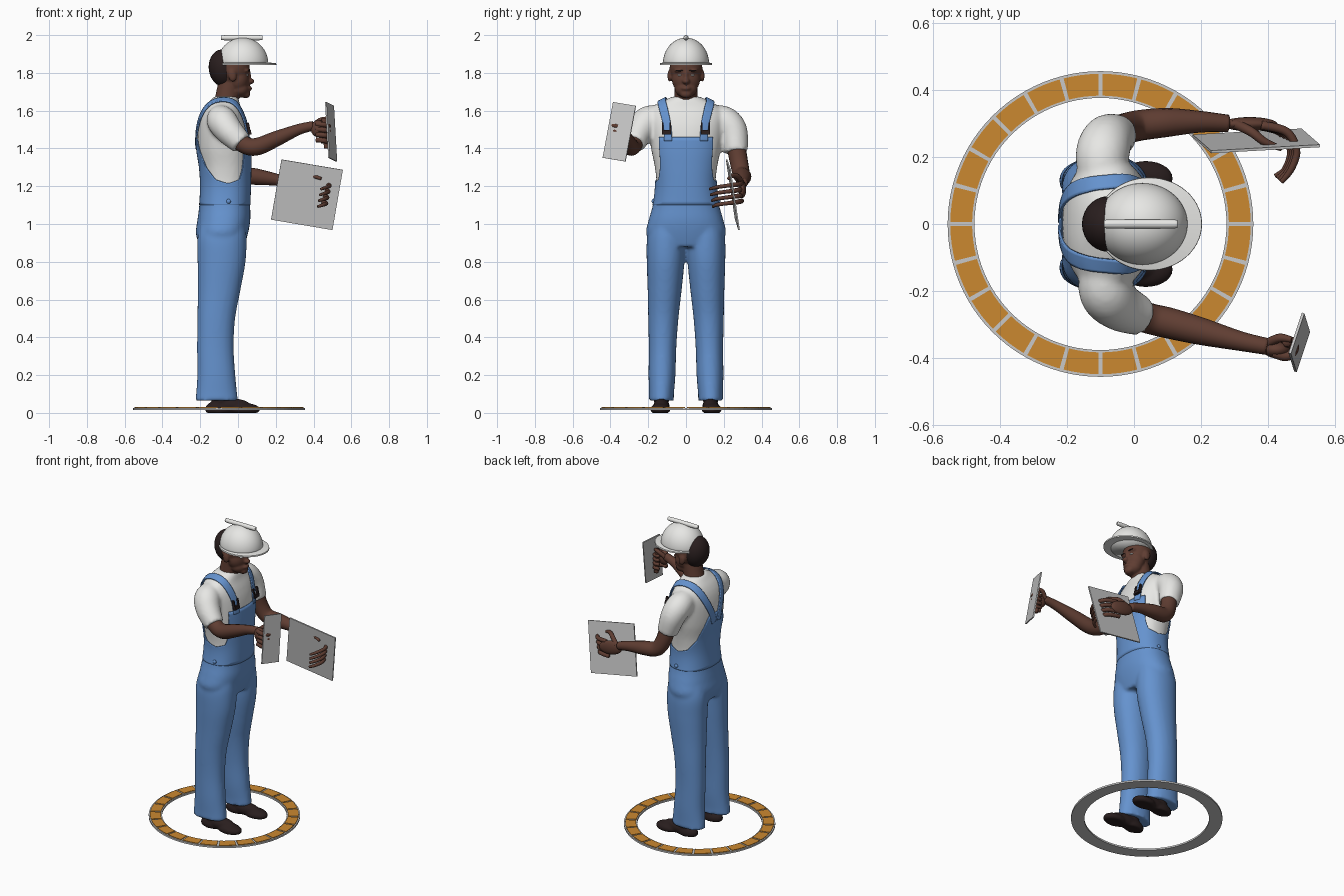
import bpy, bmesh, math
from mathutils import Vector, Matrix

cube = bpy.data.objects.get("Cube")
if cube:
    bpy.data.objects.remove(cube, do_unlink=True)


def material(name, r, g, b):
    m = bpy.data.materials.new(name)
    m.use_nodes = True
    m.diffuse_color = (r, g, b, 1)
    m.node_tree.nodes["Principled BSDF"].inputs["Base Color"].default_value = (r, g, b, 1)
    return m


BLUE = material("denim blue", .13, .29, .62)
WHITE = material("white", .8, .8, .78)
SKIN = material("brown skin", .115, .047, .032)
DARK = material("dark hair and leather", .022, .013, .013)
ORANGE = material("orange", .6, .25, .03)
GREY = material("light grey metal", .58, .58, .58)


def make(name, bm, mat, voxel=0, smooth=True):
    bmesh.ops.recalc_face_normals(bm, faces=bm.faces)
    for f in bm.faces:
        f.smooth = smooth
    mesh = bpy.data.meshes.new(name)
    bm.to_mesh(mesh)
    bm.free()
    mesh.materials.append(mat)
    ob = bpy.data.objects.new(name, mesh)
    bpy.context.collection.objects.link(ob)
    if voxel:
        rm = ob.modifiers.new("fuse", 'REMESH')
        rm.mode, rm.voxel_size, rm.use_smooth_shade = 'VOXEL', voxel, True
        sm = ob.modifiers.new("soften", 'SMOOTH')
        sm.factor, sm.iterations = .5, 5
    return ob


def spline(rows, n=6):
    """Catmull-Rom resampling of tuples."""
    rows = [Vector(r) for r in rows]
    out = []
    for i in range(len(rows) - 1):
        a, b, c, d = rows[max(i - 1, 0)], rows[i], rows[i + 1], rows[min(i + 2, len(rows) - 1)]
        for k in range(n):
            t = k / n
            out.append(.5 * (2 * b + (c - a) * t + (2 * a - 5 * b + 4 * c - d) * t * t
                             + (3 * b - a - 3 * c + d) * t ** 3))
    return out + [rows[-1]]


def loft(bm, rings, closed=True, caps=True):
    vs = [[bm.verts.new(p) for p in r] for r in rings]
    n = len(vs[0])
    for a, b in zip(vs, vs[1:]):
        for j in range(n if closed else n - 1):
            k = (j + 1) % n
            bm.faces.new((a[j], a[k], b[k], b[j]))
    if caps:
        bm.faces.new(vs[0])
        bm.faces.new(vs[-1][::-1])


def oval(z, cx, cy, rx, ry, n=40, power=.88):
    ring = []
    for i in range(n):
        c, s = math.cos(math.tau * i / n), math.sin(math.tau * i / n)
        ring.append(Vector((cx + rx * math.copysign(abs(c) ** power, c),
                            cy + ry * math.copysign(abs(s) ** power, s), z)))
    return ring


def tube(bm, rows, ref, sides=16):
    """Round tube through rows of (x, y, z, radius)."""
    pts = spline(rows)
    rings = []
    for i, p in enumerate(pts):
        t = (pts[min(i + 1, len(pts) - 1)].xyz - pts[max(i - 1, 0)].xyz).normalized()
        u = t.cross(Vector(ref)).normalized()
        v = u.cross(t)
        rings.append([p.xyz + p.w * (u * math.cos(a) + v * math.sin(a))
                      for a in (math.tau * k / sides for k in range(sides))])
    loft(bm, rings)


def ball(bm, centre, radii, tilt=0):
    m = Matrix.Translation(centre) @ Matrix.Rotation(tilt, 4, 'Y') @ Matrix.Diagonal((*radii, 1))
    return bmesh.ops.create_uvsphere(bm, u_segments=28, v_segments=18, radius=1, matrix=m)["verts"]


def plate(name, centre, u, v, thick, mat):
    bm = bmesh.new()
    u, v = Vector(u), Vector(v)
    m = Matrix((u, v, u.cross(v).normalized() * thick)).transposed().to_4x4()
    bmesh.ops.create_cube(bm, size=1, matrix=Matrix.Translation(centre) @ m)
    return make(name, bm, mat, smooth=False)


# Body outline: height, centre x, half depth, half width
BODY = spline([(.88, -.085, .11, .17), (.95, -.085, .13, .203), (1.02, -.075, .132, .19), (1.1, -.07, .127, .168),
               (1.2, -.066, .126, .156), (1.3, -.068, .13, .165), (1.4, -.076, .137, .185), (1.5, -.08, .132, .2),
               (1.57, -.082, .116, .205), (1.62, -.08, .094, .175), (1.655, -.07, .075, .115),
               (1.675, -.065, .062, .07)], 8)


def body(z):
    for a, b in zip(BODY, BODY[1:]):
        if z <= b[0]:
            return a.lerp(b, max(0, (z - a[0]) / (b[0] - a[0])))
    return BODY[-1]


# Trousers: hips and flared legs fused
bm = bmesh.new()
loft(bm, [oval(r[0], r[1], 0, r[2] + .008, r[3] + .008) for r in BODY if r[0] < 1.18])
for side in (1, -1):
    legs = spline([(.065, -.112, .131, .113, .067), (.1, -.113, .13, .109, .066), (.2, -.115, .127, .101, .071),
                   (.35, -.12, .124, .097, .073), (.5, -.115, .12, .1, .08), (.65, -.1, .113, .113, .09),
                   (.8, -.087, .108, .127, .1), (.92, -.085, .105, .13, .102), (1, -.08, .1, .12, .09)])
    loft(bm, [oval(r[0], r[1], side * r[2], r[3], r[4], power=.95) for r in legs])
make("overalls_trousers", bm, BLUE, .011)

# Shirt: torso and short sleeves fused
bm = bmesh.new()
loft(bm, [oval(r[0], r[1], 0, r[2], r[3]) for r in BODY if r[0] > 1.1])
tube(bm, [(-.095, .12, 1.565, .065), (-.095, .2, 1.545, .08), (-.08, .25, 1.49, .076),
          (-.05, .266, 1.38, .062)], (1, 0, 0), 24)
tube(bm, [(-.095, -.12, 1.565, .065), (-.085, -.2, 1.545, .08), (-.045, -.245, 1.49, .074),
          (.02, -.275, 1.425, .06)], (1, 0, 0), 24)
shirt = make("shirt", bm, WHITE, .011)

# Bib: shell over the body whose top edge varies with the angle from the front
EDGE = [(0, 1.46), (43, 1.46), (46, 1.36), (51, 1.29), (60, 1.235), (85, 1.215), (110, 1.235),
        (135, 1.3), (150, 1.38), (163, 1.45), (180, 1.46)]


def bib_top(deg):
    for (a, h), (b, k) in zip(EDGE, EDGE[1:]):
        if deg <= b:
            return h + (k - h) * (deg - a) / (b - a)
    return EDGE[-1][1]


bm = bmesh.new()
COLS, ROWS = 180, 18
rings = []
for row in range(ROWS + 1):
    ring = []
    for c in range(COLS):
        deg = 360 * c / COLS
        z = 1.1 + (bib_top(min(deg, 360 - deg)) - 1.1) * row / ROWS
        _, cx, rx, ry = body(z)
        ring.append(oval(z, cx, 0, rx + .009, ry + .009, COLS)[c])
    rings.append(ring)
loft(bm, rings, caps=False)
make("overalls_bib", bm, BLUE).modifiers.new("cloth", 'SOLIDIFY').thickness = .006

# Straps and buckles
for side, label in ((1, "left"), (-1, "right")):
    path = spline([(.07, .1, 1.44), (.06, .104, 1.52), (.02, .118, 1.6), (-.06, .128, 1.66), (-.12, .115, 1.64),
                   (-.19, .085, 1.56), (-.22, .045, 1.47), (-.23, .025, 1.4)])
    rows = []
    for i, p in enumerate(path):
        t = path[min(i + 1, len(path) - 1)] - path[max(i - 1, 0)]
        across = t.cross(p - Vector((-.08, .09, 1.5))).normalized() * .023
        rows.append([(q.x, side * q.y, q.z) for q in (p + across * k / 3 for k in range(-3, 4))])
    bm = bmesh.new()
    loft(bm, rows, False, False)
    strap = make(label + "_strap", bm, BLUE)
    wrap = strap.modifiers.new("follow shirt", 'SHRINKWRAP')
    wrap.target, wrap.offset, wrap.wrap_mode = shirt, .009, 'OUTSIDE_SURFACE'
    solid = strap.modifiers.new("cloth", 'SOLIDIFY')
    solid.thickness, solid.offset = .008, 0
    for dy in (-.02, .02):
        plate(label + "_buckle_side", (.056, side * .103 + dy, 1.505), (0, .009, 0), (-.012, 0, .06), .016, DARK)
    plate(label + "_buckle_bar", (.062, side * .103, 1.485), (0, .045, 0), (-.003, 0, .022), .016, DARK)
    bm = bmesh.new()
    ball(bm, (-.05, side * .174, 1.12), (.012, .008, .012))
    make(label + "_hip_button", bm, BLUE)
plate("bib_label", (.05, .08, 1.385), (-.006, .02, 0), (0, 0, .008), .008, WHITE)

# Shoes
for side, label in ((1, "left"), (-1, "right")):
    bm = bmesh.new()
    y = side * .13
    for c, r in (((.035, y + side * .006, .018), (.082, .053, .034)), ((-.1, y, .02), (.075, .045, .045)),
                 ((-.04, y, .035), (.11, .043, .042)), ((-.09, y, .07), (.05, .04, .06))):
        for v in ball(bm, c, r):
            v.co.z = max(v.co.z, 0)
    make(label + "_shoe", bm, DARK, .007)

# Arms
bm = bmesh.new()
tube(bm, [(-.055, .262, 1.43, .05), (-.033, .28, 1.33, .048), (.01, .293, 1.265, .046), (.1, .303, 1.25, .043),
          (.2, .305, 1.235, .032), (.28, .3, 1.215, .026)], (0, 1, 0))
make("left_arm", bm, SKIN)
bm = bmesh.new()
tube(bm, [(-.01, -.265, 1.45, .048), (.05, -.283, 1.412, .046), (.11, -.297, 1.412, .046), (.2, -.32, 1.45, .041),
          (.32, -.35, 1.5, .029), (.4, -.366, 1.52, .025)], (0, 1, 0))
make("right_arm", bm, SKIN)

# Left hand reaching around the board
bm = bmesh.new()
ball(bm, (.345, .298, 1.185), (.085, .021, .045), .2)
for k in range(4):
    z, s = 1.215 - .031 * k, .006 * k
    tube(bm, [(.38 - s, .295, z, .013), (.455 - s, .275, z - .005, .013), (.485 - s, .22, z - .012, .011),
              (.47 - s, .165, z - .02, .01), (.44 - s, .125 + s, z - .03, .007)], (0, 0, 1), 10)
tube(bm, [(.3, .3, 1.21, .015), (.35, .275, 1.25, .014), (.39, .245, 1.255, .012),
          (.44, .225, 1.24, .008)], (0, 0, 1), 10)
make("left_hand", bm, SKIN)

# Right fist and trowel grip
bm = bmesh.new()
ball(bm, (.425, -.375, 1.505), (.04, .025, .045))
for k in range(4):
    z = 1.53 - .028 * k
    tube(bm, [(.415, -.385, z, .014), (.455, -.395, z - .004, .014), (.478, -.375, z - .01, .013),
              (.475, -.35, z - .012, .012), (.44, -.345, z - .01, .01)], (0, 0, 1), 10)
tube(bm, [(.4, -.355, 1.52, .014), (.435, -.34, 1.55, .013), (.47, -.345, 1.56, .009)], (0, 0, 1), 10)
make("right_hand", bm, SKIN)
bm = bmesh.new()
tube(bm, [(.47, -.36, 1.4, .014), (.462, -.358, 1.48, .014), (.456, -.352, 1.56, .014)], (0, 1, 0), 12)
make("trowel_grip", bm, SKIN)
plate("trowel_blade", (.493, -.353, 1.488), (.04, .12, -.02), (-.017, .055, .295), .008, GREY)
plate("plaster_board", (.365, .248, 1.155), (.325, .018, -.055), (.055, -.048, .318), .008, GREY)

# Head fused from simple volumes
bm = bmesh.new()
for c, r in (((-.03, 0, 1.825), (.093, .087, .1)), ((.0, 0, 1.765), (.06, .075, .075)),
             ((.01, 0, 1.715), (.052, .06, .046)), ((.04, 0, 1.688), (.026, .032, .022)),
             ((.062, 0, 1.755), (.026, .02, .016)), ((.054, 0, 1.785), (.016, .012, .035)),
             ((.053, 0, 1.718), (.022, .028, .014))):
    ball(bm, c, r)
for side in (1, -1):
    ball(bm, (-.03, side * .086, 1.785), (.022, .012, .034), -.15)
    ball(bm, (.043, side * .035, 1.812), (.02, .028, .01))
tube(bm, [(-.075, 0, 1.58, .072), (-.06, 0, 1.66, .063), (-.04, 0, 1.77, .06)], (0, 1, 0), 24)
make("head", bm, SKIN, .006)

bm = bmesh.new()
ball(bm, (-.077, 0, 1.825), (.078, .083, .1), -.12)
make("hair", bm, DARK)
for side, label in ((1, "left"), (-1, "right")):
    bm = bmesh.new()
    ball(bm, (.047, side * .033, 1.788), (.009, .012, .005))
    make(label + "_eye", bm, WHITE)
    bm = bmesh.new()
    ball(bm, (.056, side * .034, 1.812), (.008, .022, .004))
    make(label + "_eyebrow", bm, DARK)

# Safety helmet: dome, brim and crest
bm = bmesh.new()
dome = [(1.843, 1)] + [(1.85 + .136 * math.sin(a), math.cos(a)) for a in (math.pi * k / 32 for k in range(1, 16))]
loft(bm, [oval(z, .025, 0, .135 * s, .122 * s, 56, 1) for z, s in dome])
make("helmet_dome", bm, WHITE)
bm = bmesh.new()
brim = [oval(z, cx, 0, rx, ry, 56, 1) for z, cx, rx, ry in
        ((1.856, .026, .13, .118), (1.851, .045, .157, .138), (1.842, .045, .158, .139), (1.842, .026, .125, .112))]
loft(bm, brim + brim[:1], caps=False)
bmesh.ops.remove_doubles(bm, verts=bm.verts, dist=.0001)
make("helmet_brim", bm, WHITE, smooth=False)
bm = bmesh.new()
tube(bm, [(-.087, 0, 1.986, .008), (-.08, 0, 1.986, .013), (.02, 0, 1.986, .014), (.12, 0, 1.986, .013),
          (.127, 0, 1.986, .008)], (0, 0, 1))
make("helmet_crest", bm, WHITE)


# Floor ring with tiles
def sector(bm, a0, a1, r0, r1, z0, z1, steps):
    rings = []
    for k in range(steps + 1):
        a = a0 + (a1 - a0) * k / steps
        rings.append([(-.1 + r * math.cos(a), r * math.sin(a), z)
                      for r, z in ((r0, z0), (r1, z0), (r1, z1), (r0, z1))])
    loft(bm, rings, caps=a1 - a0 < 6)


bm = bmesh.new()
sector(bm, 0, math.tau, .376, .456, .015, .026, 96)
bmesh.ops.remove_doubles(bm, verts=bm.verts, dist=.0001)
make("floor_ring", bm, GREY, smooth=False)
bm = bmesh.new()
for k in range(24):
    a = math.tau * k / 24
    sector(bm, a + .014, a + math.tau / 24 - .014, .383, .448, .022, .03, 4)
make("ring_tiles", bm, ORANGE, smooth=False)
